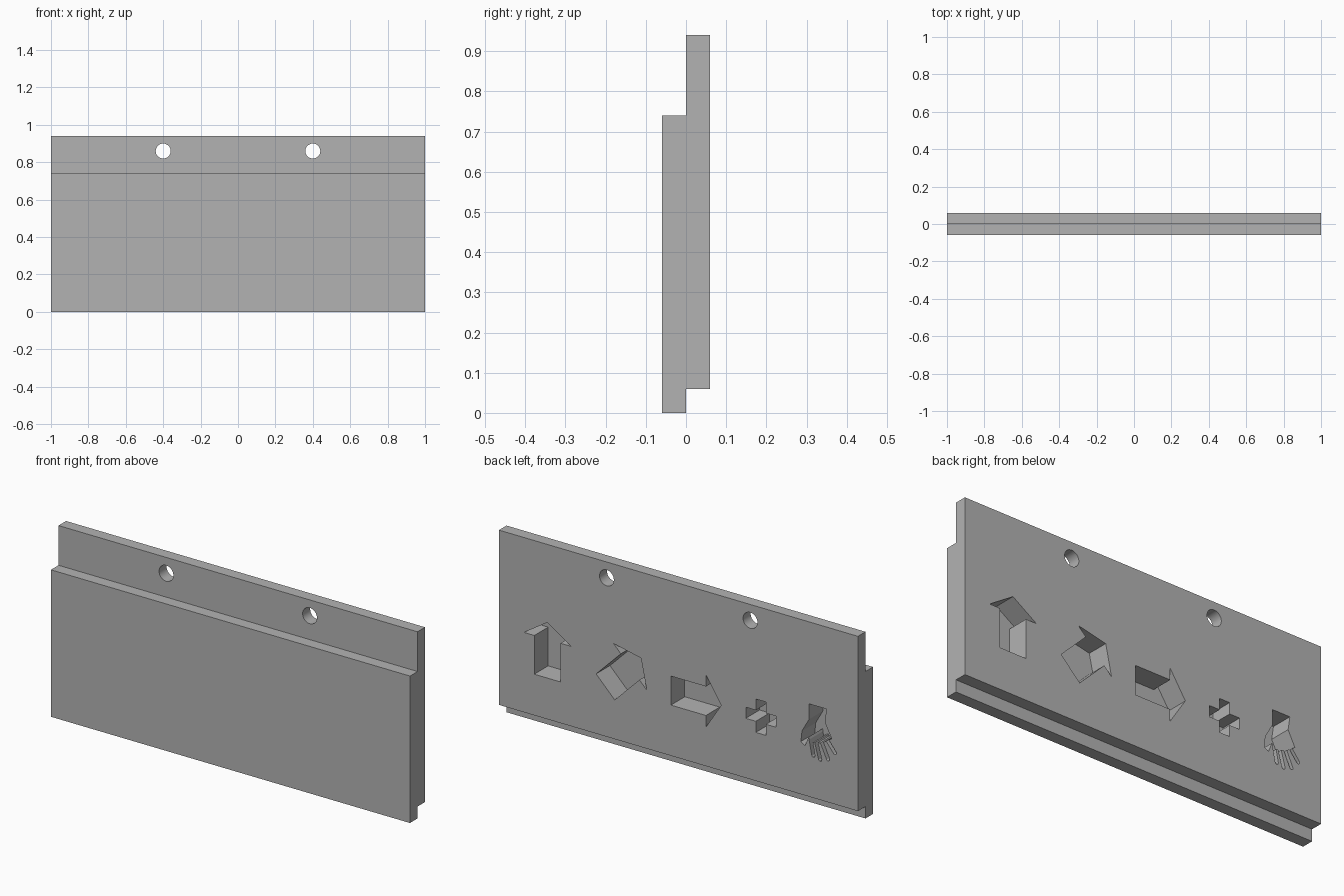
import bpy, bmesh, math
from mathutils import Matrix, Vector

cube = bpy.data.objects.get("Cube")
if cube:
    bpy.data.objects.remove(cube, do_unlink=True)

grey = bpy.data.materials.new("plain_grey")
grey.use_nodes = True
grey.diffuse_color = (0.45, 0.45, 0.45, 1)
grey.node_tree.nodes["Principled BSDF"].inputs["Base Color"].default_value = (0.45, 0.45, 0.45, 1)

HALF = 0.06      # thickness of one layer
DEPTH = 0.11     # depth of the pockets in the back


def prism(name, corners, offset):
    """Closed solid from a polygon of 3D corners pushed along an offset."""
    bm = bmesh.new()
    face = bm.faces.new([bm.verts.new(c) for c in corners])
    pushed = bmesh.ops.extrude_face_region(bm, geom=[face])["geom"]
    verts = [v for v in pushed if isinstance(v, bmesh.types.BMVert)]
    bmesh.ops.translate(bm, vec=offset, verts=verts)
    bmesh.ops.recalc_face_normals(bm, faces=bm.faces)
    mesh = bpy.data.meshes.new(name)
    bm.to_mesh(mesh)
    bm.free()
    mesh.materials.append(grey)
    obj = bpy.data.objects.new(name, mesh)
    bpy.context.collection.objects.link(obj)
    return obj


# Board: two offset layers as one lapped profile
profile = [(-HALF, 0), (0, 0), (0, 0.06), (HALF, 0.06),
           (HALF, 0.94), (0, 0.94), (0, 0.74), (-HALF, 0.74)]
board = prism("lapped_board", [(-1, y, z) for y, z in profile], (2, 0, 0))


def cut(outline, start):
    """Cut an x-z outline into the board from a y position out through the back."""
    cutter = prism("cutter", [(x, start, z) for x, z in outline], (0, 0.1 - start, 0))
    cutter.hide_render = True
    mod = board.modifiers.new("cut", "BOOLEAN")
    mod.operation = "DIFFERENCE"
    mod.solver = "EXACT"
    mod.object = cutter
    bpy.ops.object.select_all(action="DESELECT")
    bpy.context.view_layer.objects.active = board
    board.select_set(True)
    bpy.ops.object.modifier_apply(modifier=mod.name)
    bpy.data.objects.remove(cutter, do_unlink=True)


def pocket(outline):
    cut(outline, HALF - DEPTH)


def placed(outline, x, z, degrees=0):
    turn = Matrix.Rotation(math.radians(degrees), 2)
    return [tuple(turn @ Vector(p) + Vector((x, z))) for p in outline]


# Screw holes
for x in (-0.4, 0.4):
    angles = [math.tau * i / 32 for i in range(32)]
    cut([(x + 0.04 * math.cos(a), 0.86 + 0.04 * math.sin(a)) for a in angles], -0.03)

# Three arrow pockets, each turned further
arrow = [(-0.073, -0.14), (0.073, -0.14), (0.073, 0.055), (0.131, 0.055),
         (0, 0.14), (-0.131, 0.055), (-0.073, 0.055)]
for x, z, turn in ((0.73, 0.407, 0), (0.308, 0.408, 45), (-0.098, 0.388, 90)):
    pocket(placed(arrow, x, z, turn))

# Plus-shaped pocket
a, b = 0.028, 0.084
plus = [(-a, -b), (a, -b), (a, -a), (b, -a), (b, a), (a, a),
        (a, b), (-a, b), (-a, a), (-b, a), (-b, -a), (-a, -a)]
pocket(placed(plus, -0.459, 0.388))

# Hand pocket: wrist, palm and thumb, then fingers
pocket([(-0.727, 0.527), (-0.825, 0.527), (-0.815, 0.46), (-0.853, 0.385),
        (-0.80, 0.35), (-0.735, 0.335), (-0.725, 0.36), (-0.705, 0.31),
        (-0.682, 0.325), (-0.688, 0.38), (-0.728, 0.45)])
fingers = [((-0.736, 0.35), (-0.752, 0.272)), ((-0.765, 0.352), (-0.79, 0.262)),
           ((-0.795, 0.36), (-0.834, 0.276)), ((-0.826, 0.375), (-0.872, 0.318))]
for base, tip in fingers:
    base, tip = Vector(base), Vector(tip)
    side = (tip - base).normalized().orthogonal() * 0.009
    nail = (tip - base).normalized() * 0.007
    pocket([tuple(p) for p in (base + side, tip + side, tip + side / 2 + nail,
                               tip - side / 2 + nail, tip - side, base - side)])

bpy.ops.object.shade_smooth_by_angle(angle=math.radians(20))
